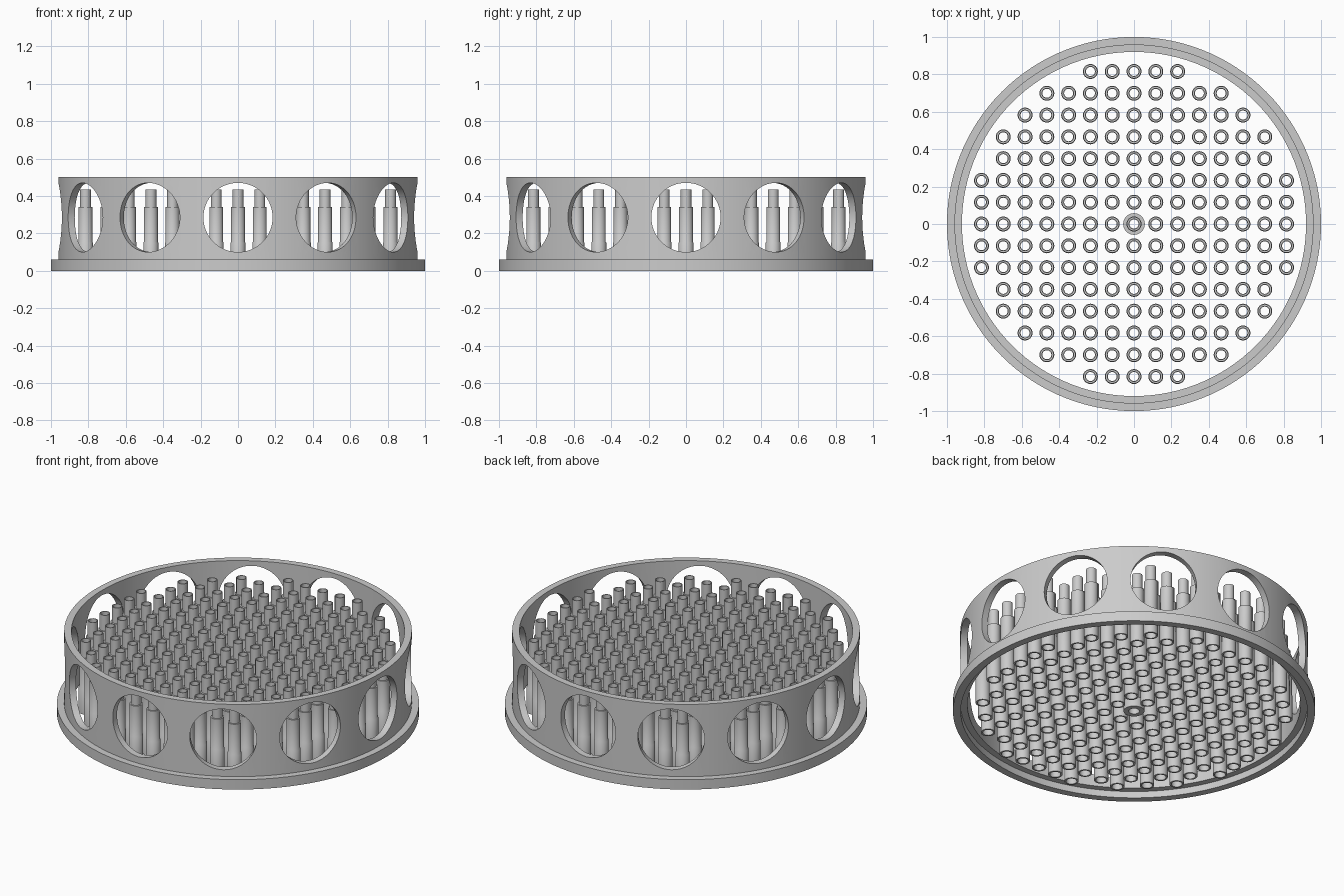
import bpy, bmesh
from math import sin, cos, pi
from mathutils import Matrix

if "Cube" in bpy.data.objects:
    bpy.data.objects.remove(bpy.data.objects["Cube"])


def lathe(name, profile, seg):
    """Spin a closed (radius, z) profile around the z axis."""
    bm = bmesh.new()
    rings = [[bm.verts.new((r * cos(2 * pi * k / seg), r * sin(2 * pi * k / seg), z))
              for r, z in profile] for k in range(seg)]
    n = len(profile)
    for k in range(seg):
        a, b = rings[k], rings[(k + 1) % seg]
        for i in range(n):
            j = (i + 1) % n
            bm.faces.new((a[i], b[i], b[j], a[j]))
    bmesh.ops.recalc_face_normals(bm, faces=bm.faces)
    return finish(name, bm)


def finish(name, bm):
    mesh = bpy.data.meshes.new(name)
    bm.to_mesh(mesh)
    bm.free()
    ob = bpy.data.objects.new(name, mesh)
    bpy.context.collection.objects.link(ob)
    return ob


def smooth(ob):
    bpy.ops.object.select_all(action='DESELECT')
    bpy.context.view_layer.objects.active = ob
    ob.select_set(True)
    bpy.ops.object.shade_smooth_by_angle(angle=0.6)


# Outer wall with base flange and a stacking recess underneath
wall = lathe("outer_wall", [(1.0, 0), (1.0, 0.06), (0.96, 0.06), (0.96, 0.5),
                            (0.92, 0.5), (0.92, 0.04), (0.96, 0.04), (0.96, 0)][:6]
             + [(0.957, 0.04), (0.957, 0)], 120)

# Twelve round windows cut through the wall
bm = bmesh.new()
for k in range(12):
    place = (Matrix.Rotation(k * pi / 6, 4, 'Z') @ Matrix.Translation((0.95, 0, 0.285))
             @ Matrix.Rotation(pi / 2, 4, 'Y'))
    bmesh.ops.create_cone(bm, cap_ends=True, segments=64, radius1=0.185,
                          radius2=0.185, depth=0.24, matrix=place)
cutter = finish("window_cutter", bm)
cutter.hide_render = True
mod = wall.modifiers.new("windows", 'BOOLEAN')
mod.operation = 'DIFFERENCE'
mod.solver = 'EXACT'
mod.object = cutter
bpy.context.view_layer.objects.active = wall
bpy.ops.object.modifier_apply(modifier=mod.name)
bpy.data.objects.remove(cutter)
smooth(wall)

# Hollow stepped tube, repeated on a square grid inside a circle
tube = lathe("tube", [(0.040, 0), (0.040, 0.15), (0.037, 0.155), (0.037, 0.34),
                      (0.029, 0.34), (0.029, 0.435), (0.024, 0.435), (0.024, 0.05),
                      (0.030, 0.05), (0.030, 0)], 24)
smooth(tube)
pitch = 0.1165
for i in range(-7, 8):
    for j in range(-7, 8):
        if (i or j) and i * i + j * j <= 53:
            copy = bpy.data.objects.new("tube", tube.data)
            copy.location = (i * pitch, j * pitch, 0)
            bpy.context.collection.objects.link(copy)

# Wide collar around the foot of the central tube
smooth(lathe("centre_collar", [(0.058, 0), (0.058, 0.06), (0.038, 0.06), (0.038, 0)], 32))
